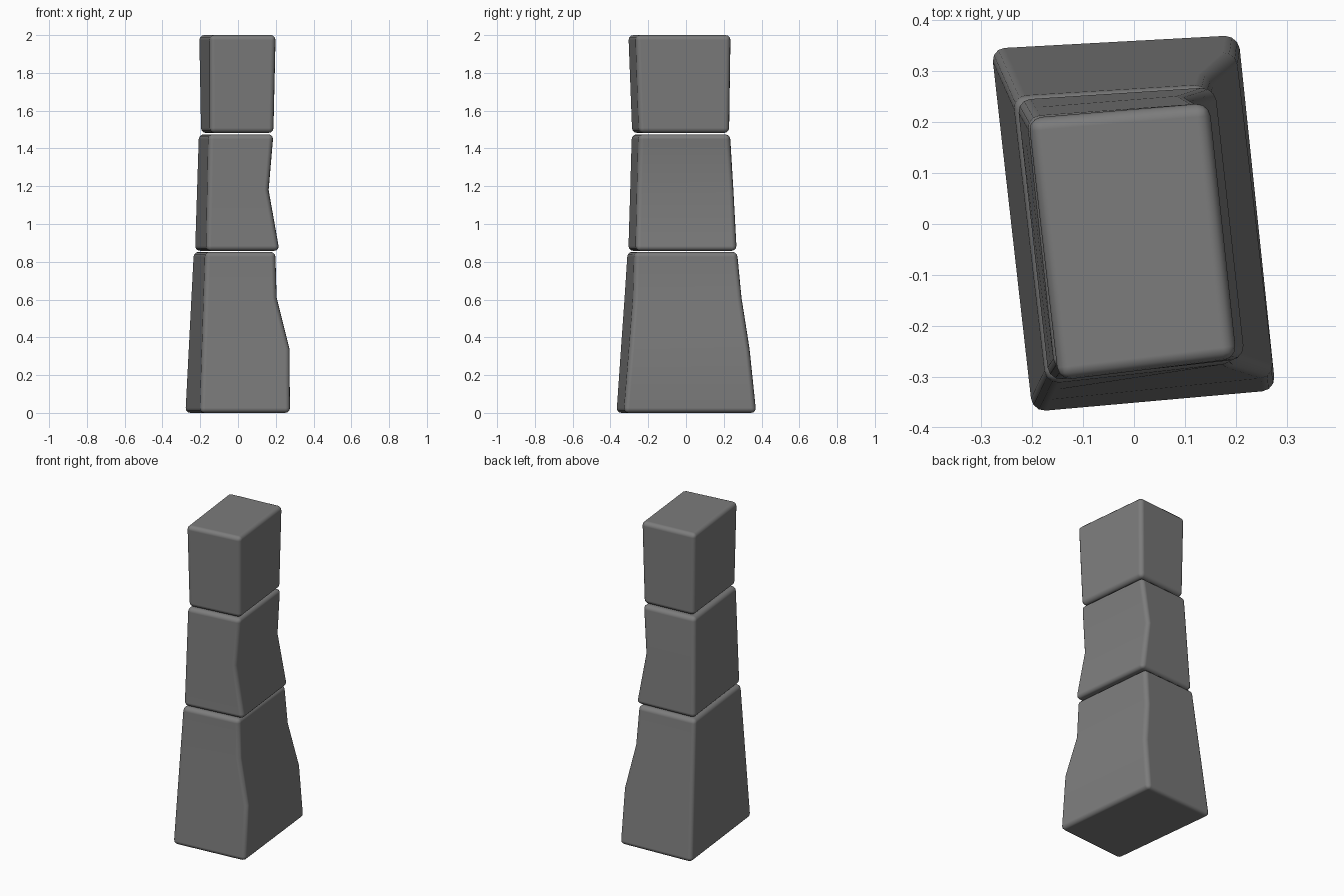
import bpy
import bmesh
import math

if "Cube" in bpy.data.objects:
    bpy.data.objects.remove(bpy.data.objects["Cube"], do_unlink=True)

# Stone colour
stone = bpy.data.materials.new("grey_stone")
stone.use_nodes = True
colour = (0.2, 0.2, 0.2, 1)
stone.diffuse_color = colour
bsdf = next(n for n in stone.node_tree.nodes if n.type == 'BSDF_PRINCIPLED')
bsdf.inputs["Base Color"].default_value = colour
bsdf.inputs["Roughness"].default_value = 0.8


def mix(a, b, t):
    return tuple(p + (q - p) * t for p, q in zip(a, b))


def stone_block(name, z0, z1, bottom, top, dents=()):
    """Tapered block; corners run front-right, front-left, back-left, back-right.
    Each dent is (height, front-left corner, back-left corner)."""
    levels = [(z0, bottom)]
    for z, front, back in dents:
        t = (z - z0) / (z1 - z0)
        levels.append((z, [mix(bottom[0], top[0], t), front, back,
                           mix(bottom[3], top[3], t)]))
    levels.append((z1, top))

    bm = bmesh.new()
    rings = [[bm.verts.new((x, y, z)) for x, y in ring] for z, ring in levels]
    bm.faces.new(rings[0][::-1])
    bm.faces.new(rings[-1])
    for low, high in zip(rings, rings[1:]):
        for i in range(4):
            j = (i + 1) % 4
            bm.faces.new((low[i], low[j], high[j], high[i]))
    bmesh.ops.recalc_face_normals(bm, faces=bm.faces)
    mesh = bpy.data.meshes.new(name)
    bm.to_mesh(mesh)
    bm.free()
    mesh.materials.append(stone)
    mesh.shade_smooth()
    block = bpy.data.objects.new(name, mesh)
    bpy.context.collection.objects.link(block)

    # Worn, rounded edges
    bevel = block.modifiers.new("worn_edges", 'BEVEL')
    bevel.width = 0.026
    bevel.segments = 3
    bevel.limit_method = 'ANGLE'
    bevel.angle_limit = math.radians(40)
    bevel.harden_normals = True
    return block


# Wide base with a bulging lower side
stone_block("base_block", 0, 0.853,
            [(-0.2, -0.37), (0.278, -0.328), (0.205, 0.373), (-0.281, 0.347)],
            [(-0.172, -0.312), (0.2, -0.272), (0.145, 0.272), (-0.237, 0.248)],
            [(0.34, (0.275, -0.30), (0.2, 0.338)),
             (0.61, (0.207, -0.278), (0.152, 0.295))])

# Middle stone with a hollow in one side
stone_block("middle_block", 0.858, 1.475,
            [(-0.167, -0.308), (0.222, -0.265), (0.163, 0.27), (-0.23, 0.245)],
            [(-0.155, -0.29), (0.19, -0.25), (0.14, 0.235), (-0.21, 0.21)],
            [(1.18, (0.165, -0.257), (0.11, 0.253))])

# Top stone, widening slightly upward
stone_block("top_block", 1.482, 2.0,
            [(-0.147, -0.288), (0.19, -0.248), (0.138, 0.23), (-0.198, 0.205)],
            [(-0.148, -0.308), (0.202, -0.265), (0.148, 0.238), (-0.208, 0.208)])
